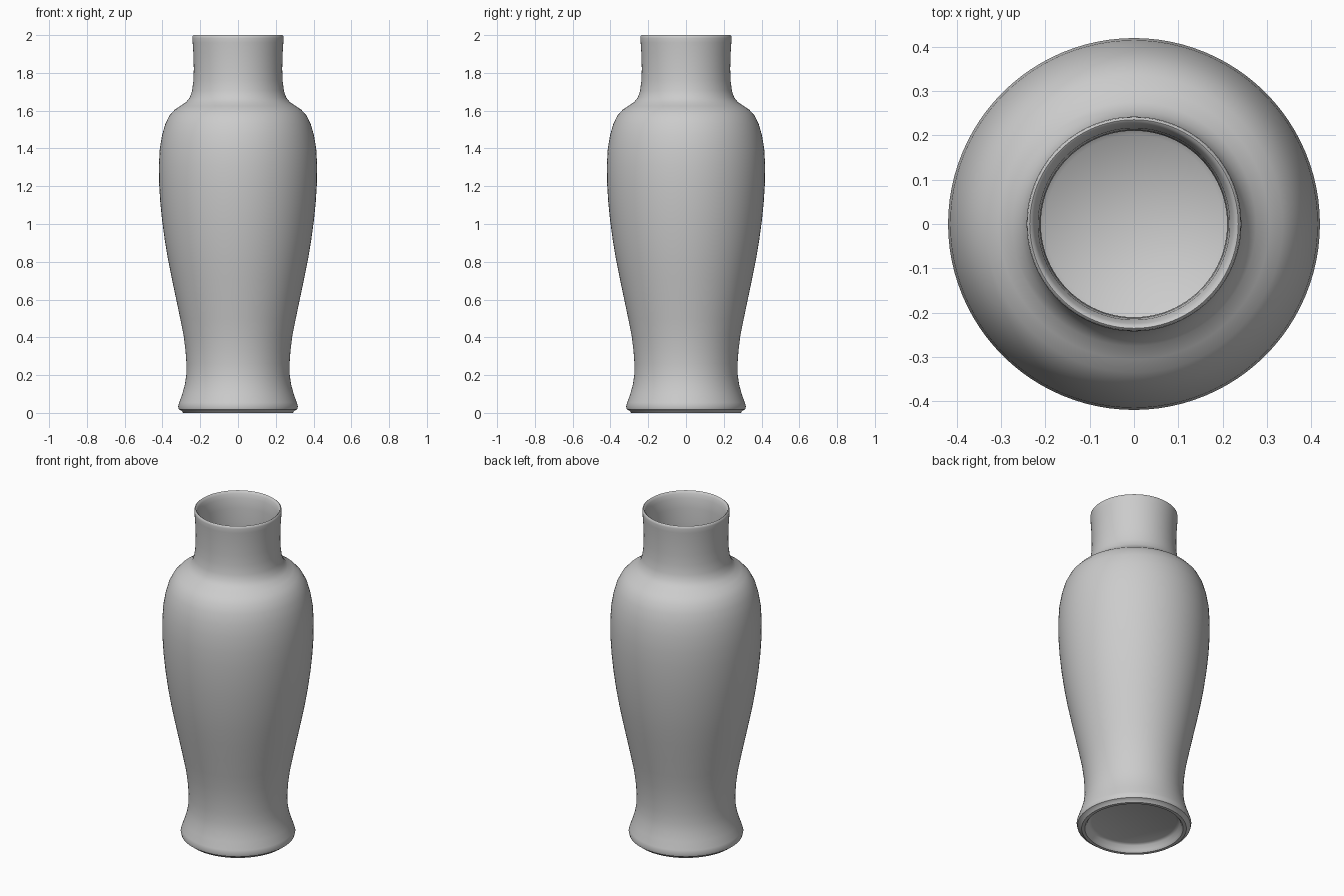
import bpy, bmesh, math

if "Cube" in bpy.data.objects:
    bpy.data.objects.remove(bpy.data.objects["Cube"])

SEGMENTS = 96

# Outer silhouette (radius, height), from foot to lip
OUTER = [(0.300, 0.012), (0.313, 0.018), (0.317, 0.035), (0.311, 0.055), (0.295, 0.10),
         (0.281, 0.15), (0.274, 0.20), (0.273, 0.26), (0.278, 0.33), (0.288, 0.41),
         (0.306, 0.50), (0.329, 0.61), (0.350, 0.71), (0.370, 0.81), (0.387, 0.91),
         (0.402, 1.02), (0.412, 1.12), (0.418, 1.22), (0.419, 1.31), (0.414, 1.40),
         (0.402, 1.47), (0.385, 1.53), (0.362, 1.575), (0.335, 1.605), (0.305, 1.625),
         (0.275, 1.645), (0.255, 1.67), (0.243, 1.705), (0.236, 1.76), (0.234, 1.82),
         (0.236, 1.90), (0.240, 1.96), (0.242, 1.985)]
LIP = [(0.240, 1.996), (0.235, 2.0), (0.229, 1.996), (0.224, 1.985)]
FLOOR = [(0.20, 0.075), (0.0, 0.07)]
FOOT = [(0.0, 0.045), (0.235, 0.045), (0.252, 0.037), (0.262, 0.012), (0.272, 0.0), (0.290, 0.0)]
WALL = 0.024


def inner_wall():
    """Offset the silhouette inward along its normals, from lip to floor."""
    pts = []
    for i in range(len(OUTER) - 2, 4, -1):
        (r0, z0), (r1, z1) = OUTER[i - 1], OUTER[i + 1]
        length = math.hypot(r1 - r0, z1 - z0)
        r, z = OUTER[i]
        pts.append((r - WALL * (z1 - z0) / length, z + WALL * (r1 - r0) / length))
    return pts


def lathe(name, profile):
    bm = bmesh.new()
    rings = []
    for r, z in profile:
        if r == 0:
            rings.append([bm.verts.new((0, 0, z))] * SEGMENTS)
        else:
            rings.append([bm.verts.new((r * math.cos(a), r * math.sin(a), z))
                          for a in (2 * math.pi * k / SEGMENTS for k in range(SEGMENTS))])
    for low, high in zip(rings, rings[1:]):
        for k in range(SEGMENTS):
            n = (k + 1) % SEGMENTS
            corners = list(dict.fromkeys((low[k], low[n], high[n], high[k])))
            bm.faces.new(corners)
    bmesh.ops.recalc_face_normals(bm, faces=bm.faces)
    mesh = bpy.data.meshes.new(name)
    bm.to_mesh(mesh)
    bm.free()
    obj = bpy.data.objects.new(name, mesh)
    bpy.context.collection.objects.link(obj)
    return obj


# Vase: recessed foot, body, lip, hollow interior in one closed surface
vase = lathe("vase", FOOT + OUTER + LIP + inner_wall() + FLOOR)

glaze = bpy.data.materials.new("grey_glaze")
glaze.diffuse_color = (0.6, 0.6, 0.6, 1)
glaze.use_nodes = True
glaze.node_tree.nodes["Principled BSDF"].inputs["Base Color"].default_value = glaze.diffuse_color
vase.data.materials.append(glaze)

bpy.context.view_layer.objects.active = vase
vase.select_set(True)
bpy.ops.object.shade_smooth_by_angle(angle=math.radians(50))
